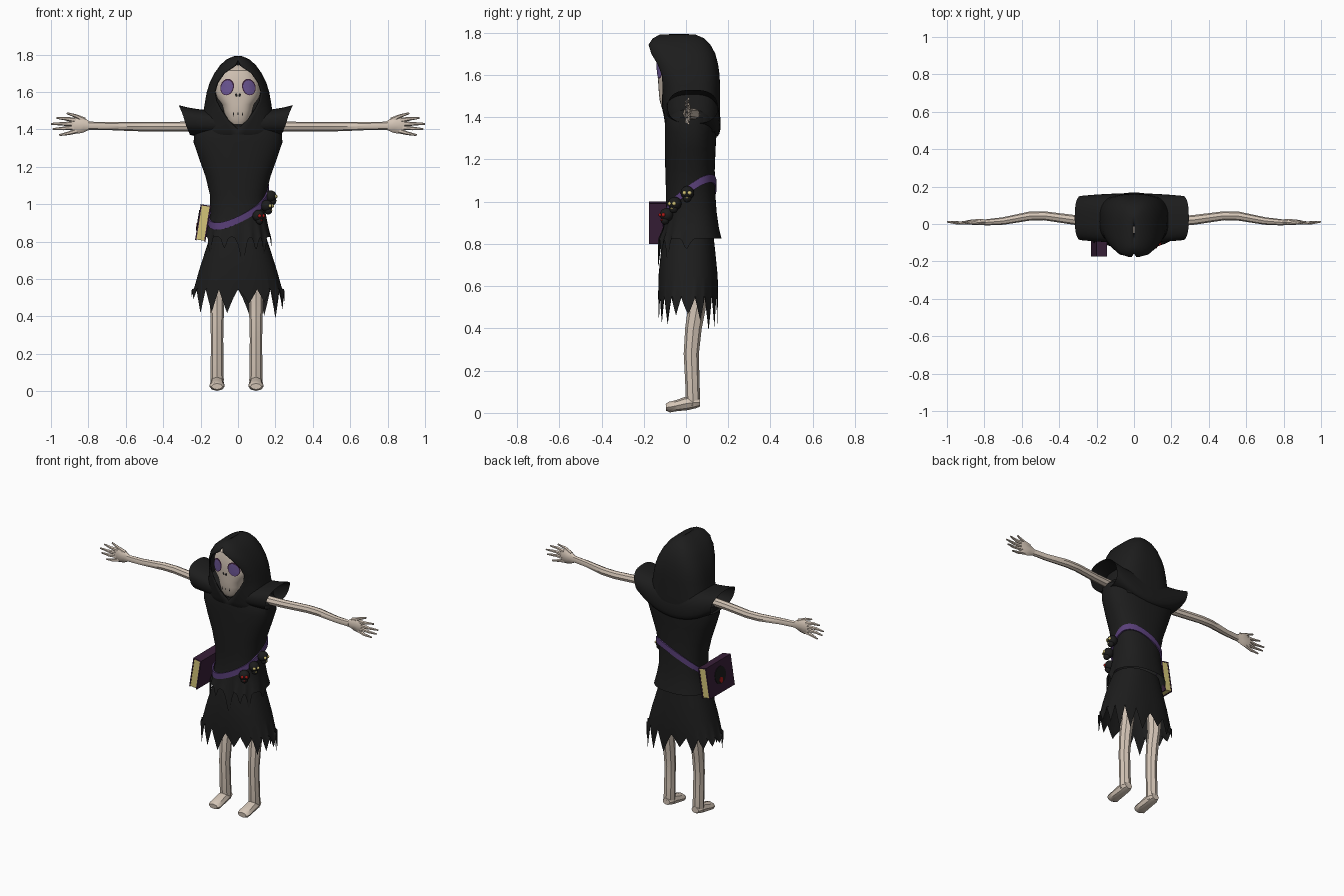
import bpy, bmesh, math, random
from mathutils import Vector, Matrix

if "Cube" in bpy.data.objects:
    bpy.data.objects.remove(bpy.data.objects["Cube"])
random.seed(4)
TAU = 2 * math.pi

def material(name, rgb):
    m = bpy.data.materials.new(name)
    m.diffuse_color = (*rgb, 1)
    m.use_nodes = True
    m.node_tree.nodes["Principled BSDF"].inputs["Base Color"].default_value = m.diffuse_color
    return m

CLOTH = material("black cloth", (.012, .012, .012))
BONE = material("bone", (.66, .56, .47))
BELT = material("purple leather", (.10, .05, .19))
EYE = material("violet eye", (.16, .10, .32))
COVER = material("dark plum", (.04, .014, .04))
PAGE = material("pale yellow", (.66, .56, .19))
RED = material("red", (.42, .012, .01))

def make(name, verts, faces, mat):
    bm = bmesh.new()
    vs = [bm.verts.new(v) for v in verts]
    for f in faces:
        bm.faces.new([vs[i] for i in f])
    bmesh.ops.remove_doubles(bm, verts=bm.verts, dist=1e-5)
    bmesh.ops.recalc_face_normals(bm, faces=bm.faces)
    me = bpy.data.meshes.new(name)
    bm.to_mesh(me)
    bm.free()
    me.materials.append(mat)
    ob = bpy.data.objects.new(name, me)
    bpy.context.collection.objects.link(ob)
    return ob

def skin(name, rows, mat, closed=True, caps=(False, False)):
    """Quads between consecutive rows of points."""
    n = len(rows[0])
    faces = [(r*n + i, r*n + (i+1) % n, (r+1)*n + (i+1) % n, (r+1)*n + i)
             for r in range(len(rows) - 1) for i in range(n if closed else n - 1)]
    if caps[0]:
        faces.append(tuple(range(n)))
    if caps[1]:
        faces.append(tuple(range((len(rows)-1)*n, len(rows)*n)))
    return make(name, [p for r in rows for p in r], faces, mat)

def spow(v, p):
    return math.copysign(abs(v) ** (2 / p), v)

def section(th, rx, yf, yb, p=2.4):
    """Rounded-box outline, angle measured from the front."""
    return rx * spow(math.sin(th), p), (yf + yb)/2 - (yb - yf)/2 * spow(math.cos(th), p)

def at(rings, z):
    for a, b in zip(rings, rings[1:]):
        if z <= b[0]:
            t = max(0, (z - a[0]) / (b[0] - a[0]))
            return [a[k] + (b[k] - a[k]) * t for k in (1, 2, 3)]
    return rings[-1][1:4]

def loft(name, rings, mat, n=48, p=2.4, hem=None, caps=(False, True)):
    rows = []
    for k, (z, *dims) in enumerate(rings):
        row = []
        for i in range(n):
            th = TAU * i / n
            row.append((*section(th, *dims, p), hem(th) if hem and k == 0 else z))
        rows.append(row)
    return skin(name, rows, mat, caps=caps)

def tube(name, pts, mat, ref=(0, 1, 0), n=8):
    """Tapered limb: points are (x, y, z, radius across ref, radius along ref)."""
    P = [Vector(q[:3]) for q in pts]
    rows = []
    for i, q in enumerate(pts):
        d = (P[min(i+1, len(P)-1)] - P[max(i-1, 0)]).normalized()
        a = d.cross(Vector(ref)).normalized()
        b = a.cross(d)
        rows.append([P[i] + a*q[3]*math.cos(TAU*j/n) + b*q[4]*math.sin(TAU*j/n) for j in range(n)])
    return skin(name, rows, mat, caps=(True, True))

def ball(name, loc, r, mat, scale=(1, 1, 1)):
    bpy.ops.mesh.primitive_uv_sphere_add(segments=16, ring_count=10, radius=r, location=loc)
    ob = bpy.context.object
    ob.name, ob.scale = name, scale
    ob.data.materials.append(mat)
    return ob

# Ragged skirt with seeded torn teeth
teeth = [random.uniform(.05, .15) for _ in range(18)]
def skirt_hem(th):
    f = th / TAU * 18
    k = int(f + 1e-6) % 18
    tri = 1 - abs(2 * (f - int(f + 1e-6)) - 1)
    return .545 - teeth[k] * tri - .02 * math.sin(th) * tri
loft("ragged_skirt", [(.5, .25, -.13, .15), (.55, .235, -.132, .152), (.65, .207, -.13, .15),
     (.75, .175, -.12, .14), (.84, .145, -.1, .13)], CLOTH, n=108, hem=skirt_hem)

# Tunic with drooping tatters at the front
torso = [(.82, .178, -.132, .168), (.88, .162, -.108, .155), (.95, .148, -.095, .145),
         (1.05, .15, -.095, .138), (1.15, .174, -.098, .136), (1.25, .21, -.1, .14),
         (1.33, .237, -.1, .145), (1.4, .235, -.1, .145), (1.48, .15, -.08, .12)]
tatters = [(.1, .14), (.5, .07), (-.35, .06), (.85, .1), (-.95, .12), (1.5, .05), (-1.7, .04)]
def tunic_hem(th):
    a = th if th < math.pi else th - TAU
    return .825 - sum(d * math.exp(-((a - c) / .09) ** 2) for c, d in tatters)
loft("tunic", torso, CLOTH, n=108, hem=tunic_hem)

# Shoulder mantle: short open sleeves, hanging lower at the back
rows = []
for k in range(17):
    u = k / 8 - 1
    row = []
    for j in range(36):
        a = TAU * j / 36
        low, back = (1 - math.sin(a)) / 2, max(0, math.cos(a))
        zt = 1.5 + .03 * abs(u) ** 3
        zb = 1.37 - .13 * back * (1 - u*u)
        z = (zt + zb)/2 + (zt - zb)/2 * spow(math.sin(a), 2.4)
        y = .032 + (.118 + .014 * (1 - u*u)) * spow(math.cos(a), 2.6)
        row.append((.305 * u * (1 - .2 * low) - .012, y, z))
    rows.append(row)
skin("shoulder_mantle", rows, CLOTH)

# Hood shell with a face opening (z, half width, front, back, opening half width)
hood = [(1.33, .19, -.09, .15, 0), (1.40, .198, -.1, .158, 0), (1.45, .19, -.112, .158, .05),
        (1.50, .18, -.115, .157, .085), (1.55, .172, -.125, .157, .113), (1.60, .163, -.14, .155, .123),
        (1.65, .147, -.158, .148, .108), (1.70, .122, -.174, .135, .072), (1.742, .092, -.174, .112, .012),
        (1.77, .06, -.155, .085, 0), (1.787, .025, -.125, .045, 0), (1.79, .002, -.06, 0, 0)]
rows = []
for z, rx, yf, yb, w in hood:
    t0 = math.asin((w / rx) ** 1.4)
    rows.append([(*section(t0 + (TAU - 2*t0) * i / 56, rx, yf, yb, 2.8), z) for i in range(57)])
ob = skin("hood", rows, CLOTH, closed=False)
mod = ob.modifiers.new("thickness", "SOLIDIFY")
mod.thickness, mod.offset = .008, 0

# Skull
skull = [(1.43, .045, -.105, 0), (1.45, .064, -.117, .02), (1.50, .076, -.127, .04), (1.535, .086, -.13, .05),
         (1.57, .113, -.132, .05), (1.60, .12, -.134, .05), (1.66, .113, -.138, .05), (1.715, .085, -.128, .05),
         (1.745, .03, -.09, .02)]
loft("skull", skull, BONE, p=2.5, caps=(True, True))

def patch(name, x0, z0, w, h, tilt, mat, lift):
    """Thin oval plate laid on the front of the skull."""
    rows = []
    for r in (0.001, .35, .7, 1):
        row = []
        for j in range(20):
            u, v = w * r * math.cos(TAU*j/20), h * r * math.sin(TAU*j/20)
            x, z = x0 + u*math.cos(tilt) - v*math.sin(tilt), z0 + u*math.sin(tilt) + v*math.cos(tilt)
            rx, yf, yb = at(skull, z)
            y = (yf+yb)/2 - (yb-yf)/2 * max(0, 1 - abs(x/rx)**2.5) ** .4
            row.append((x, y - lift, z))
        rows.append(row)
    skin(name, rows, mat)

for s in (-1, 1):
    patch("eye_socket", s*.058, 1.627, .036, .045, s*.3, COVER, .002)
    patch("eye", s*.059, 1.625, .031, .039, s*.3, EYE, .004)
    patch("nostril", s*.009, 1.584, .006, .01, s*-.3, CLOTH, .003)
for x, z, h in ((-.025, 1.482, .012), (0, 1.485, .008), (.025, 1.482, .01)):
    patch("tooth_gap", x, z, .0025, h, 0, CLOTH, .003)

# Arms and hands, legs and feet
for s in (-1, 1):
    tube("arm", [(s*x, y, z, a, b) for x, y, z, a, b in (
        (.2, .012, 1.415, .028, .028), (.32, .022, 1.415, .026, .026), (.48, .044, 1.415, .026, .024),
        (.56, .042, 1.416, .025, .024), (.7, .016, 1.418, .021, .02), (.8, .008, 1.42, .022, .016))], BONE)
    tube("palm", [(s*x, .01, z, a, b) for x, z, a, b in (
        (.79, 1.42, .02, .015), (.825, 1.423, .04, .016), (.86, 1.423, .046, .015), (.89, 1.423, .038, .01))], BONE)
    for x0, z0, x1, z1 in ((.82, 1.45, .915, 1.487), (.87, 1.45, .97, 1.462), (.88, 1.43, 1.0, 1.43),
                           (.88, 1.41, .99, 1.402), (.86, 1.393, .955, 1.37)):
        tube("finger", [(s*x0, .01, z0, .014, .012), (s*(x0+x1)/2, .004, z0*.4 + z1*.6, .0095, .009),
                        (s*x1, .012, z1, .005, .005)], BONE, n=6)
    X = s*.104 - .008
    tube("leg", [(X, y, z, a, b) for y, z, a, b in (
        (.05, .66, .045, .045), (.052, .5, .038, .042), (.035, .4, .036, .039), (.025, .28, .033, .036),
        (.03, .15, .034, .034), (.033, .06, .036, .034), (.033, .035, .034, .03))], BONE)
    tube("foot", [(X, y, z, a, b) for y, z, a, b in (
        (.066, .05, .026, .02), (.045, .05, .036, .028), (0, .044, .037, .032), (-.045, .034, .04, .026),
        (-.08, .027, .041, .025), (-.095, .026, .03, .016))], BONE, ref=(0, 0, 1))

# Slanted belt following the tunic
def belt_point(th, grow):
    z = 1.0
    for _ in range(4):
        x, y = section(th, *at(torso, z))
        z = .985 + .42 * x + .68 * y
    return Vector((x * grow, (y - .022) * grow + .022, z))
rows = []
for dz, g in ((-.019, 1.0), (-.019, 1.06), (.019, 1.06), (.019, 1.0)):
    rows.append([belt_point(TAU*i/64, g) + Vector((0, 0, dz)) for i in range(64)])
skin("belt", rows, BELT)

# Small dark skull charms on the belt
for th, drop, mat in ((.62, .035, RED), (1.05, .02, PAGE), (1.5, .012, PAGE)):
    c = belt_point(th, 1.16) - Vector((0, 0, drop))
    out = Vector((math.sin(th), -math.cos(th), 0))
    side = Vector((math.cos(th), math.sin(th), 0))
    ball("charm_head", c, .032, CLOTH)
    ball("charm_jaw", c + out*.01 - Vector((0, 0, .026)), .02, CLOTH)
    for s in (-1, 1):
        ball("charm_eye", c + out*.027 + side*s*.012, .0095, mat)
    ball("charm_mouth", c + out*.026 - Vector((0, 0, .024)), .007, mat, (1, 1, .7))

# Book hanging at the hip, tilted
tilt = Matrix.Translation((-.187, -.047, .9)) @ Matrix.Rotation(math.radians(9), 4, 'Y')
def box(name, loc, size, mat):
    bpy.ops.mesh.primitive_cube_add(size=1)
    ob = bpy.context.object
    ob.name = name
    ob.data.materials.append(mat)
    ob.matrix_world = tilt @ Matrix.Translation(loc) @ Matrix.Diagonal((*size, 1))
box("book_pages", (0, 0, -.001), (.044, .25, .184), PAGE)
for s in (-1, 1):
    box("book_cover", (s*.0245, 0, 0), (.007, .255, .194), COVER)
box("book_spine", (0, 0, .094), (.05, .255, .006), COVER)
for name, r, x, z, mat in (("book_emblem", .055, -.029, .01, CLOTH), ("book_emblem_gem", .018, -.031, -.02, RED)):
    bpy.ops.mesh.primitive_cylinder_add(vertices=20, radius=r, depth=.004)
    ob = bpy.context.object
    ob.name = name
    ob.data.materials.append(mat)
    ob.matrix_world = tilt @ Matrix.Translation((x, 0, z)) @ Matrix.Rotation(math.pi/2, 4, 'Y')

# Smooth shading with sharp creases kept
bpy.ops.object.select_all(action='SELECT')
bpy.context.view_layer.objects.active = bpy.data.objects["hood"]
bpy.ops.object.shade_smooth_by_angle(angle=math.radians(40))
